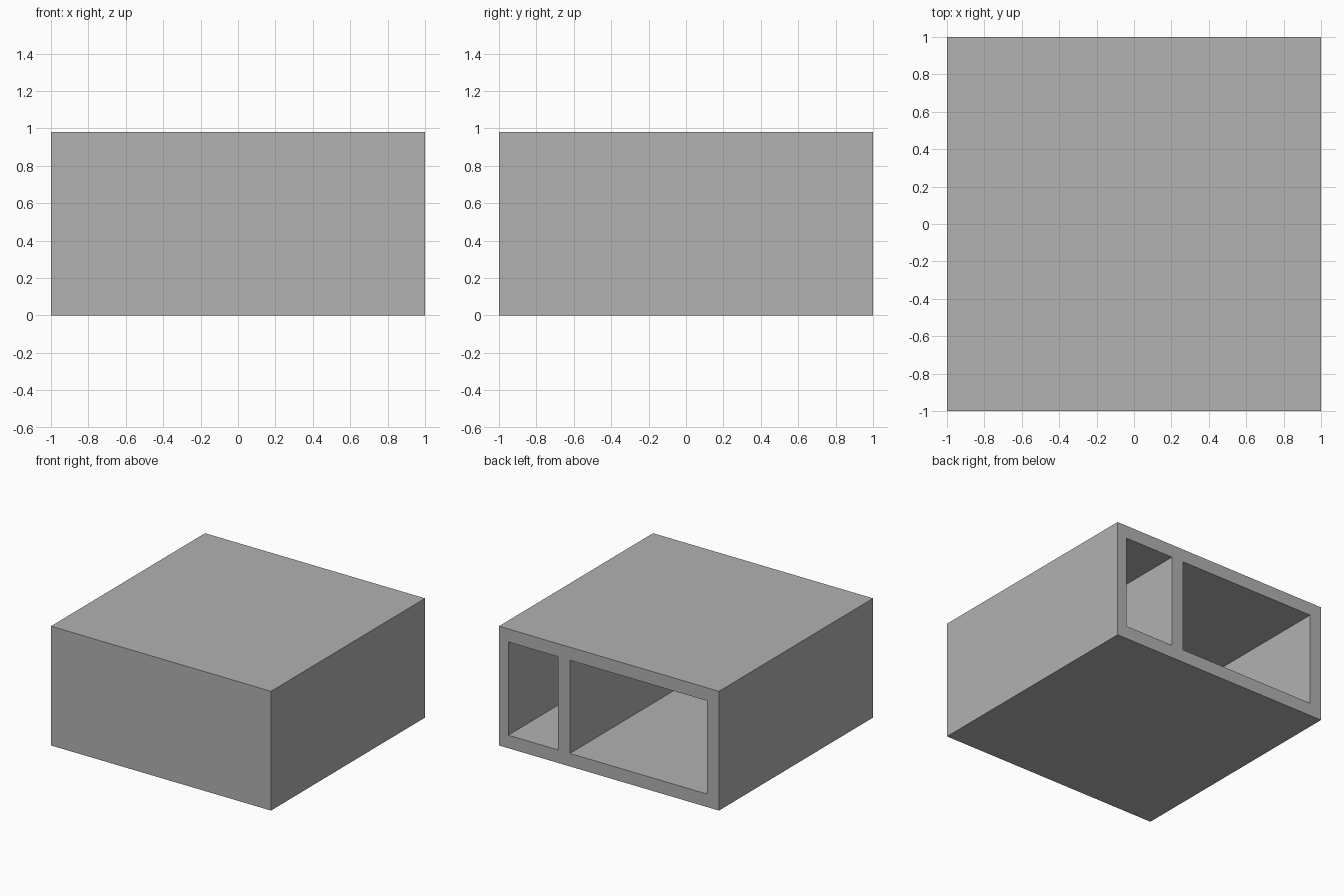
import bpy

if "Cube" in bpy.data.objects:
    bpy.data.objects.remove(bpy.data.objects["Cube"], do_unlink=True)

HEIGHT = 0.98
WALL = 0.107

grey = bpy.data.materials.new("plain_grey")
grey.use_nodes = True
colour = (0.445, 0.445, 0.445, 1)
grey.diffuse_color = colour
grey.node_tree.nodes["Principled BSDF"].inputs["Base Color"].default_value = colour


def box(name, x0, x1, y0, y1, z0, z1):
    """Axis-aligned box between two corners."""
    bpy.ops.mesh.primitive_cube_add(
        size=1, location=((x0 + x1) / 2, (y0 + y1) / 2, (z0 + z1) / 2))
    obj = bpy.context.object
    obj.name = name
    obj.scale = (x1 - x0, y1 - y0, z1 - z0)
    bpy.ops.object.transform_apply(location=True, rotation=False, scale=True)
    obj.data.materials.append(grey)
    return obj


# Outer block, closed on every side but the back
block = box("block_shell", -1, 1, -1, 1, 0, HEIGHT)

# Two compartments opening to the back: a narrow one on the left, a wide one on the right
for name, x0, x1 in (("narrow_compartment", 0.465, 0.915),
                     ("wide_compartment", -0.893, 0.355)):
    cutter = box(name, x0, x1, -1 + WALL, 1.2, WALL, HEIGHT - WALL)
    cutter.hide_render = True
    cut = block.modifiers.new(name, "BOOLEAN")
    cut.operation = "DIFFERENCE"
    cut.solver = "EXACT"
    cut.object = cutter
    bpy.context.view_layer.objects.active = block
    bpy.ops.object.modifier_apply(modifier=cut.name)
    bpy.data.objects.remove(cutter, do_unlink=True)
